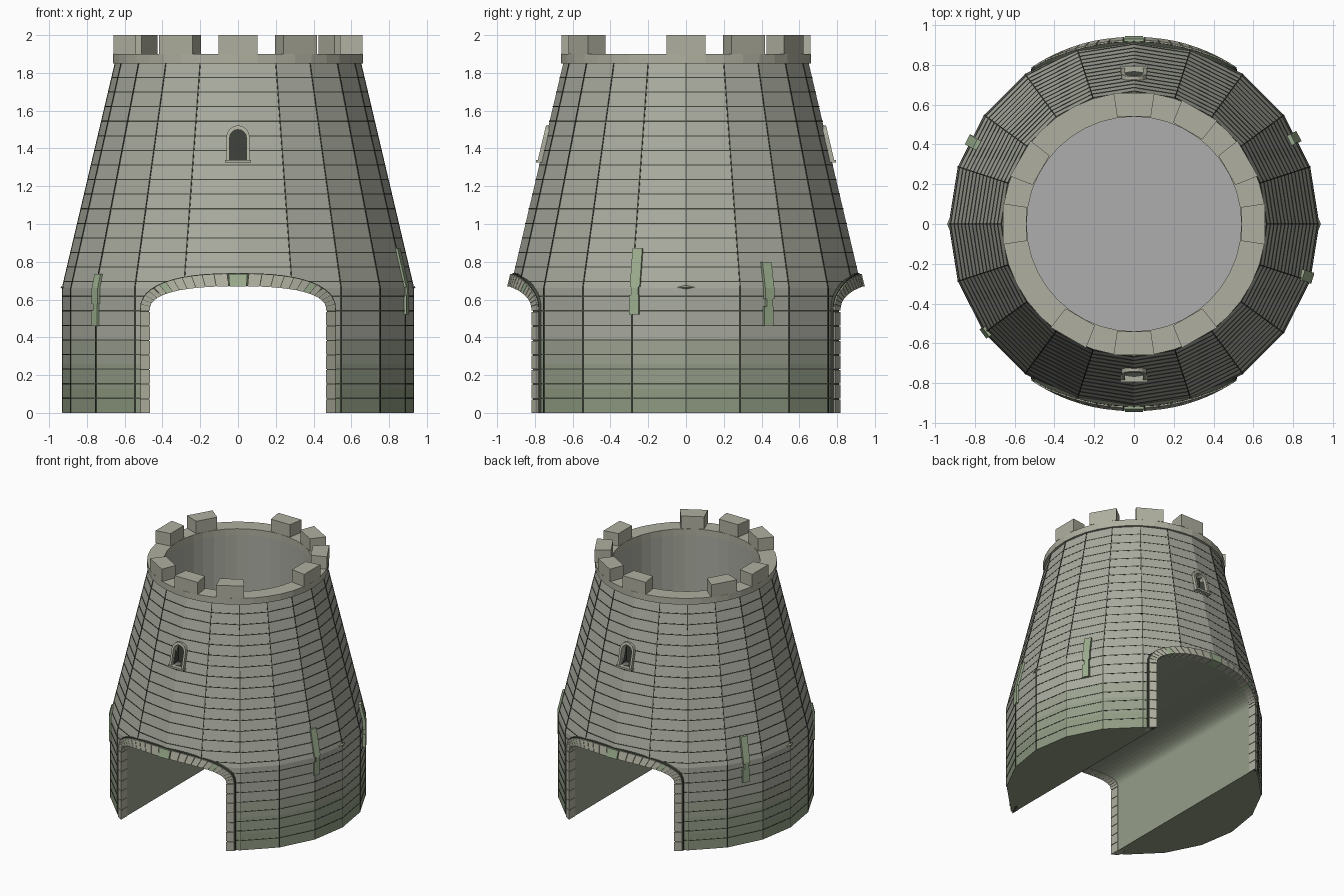
import bpy, bmesh
from math import sin, cos, pi, sqrt, radians

if "Cube" in bpy.data.objects:
    bpy.data.objects.remove(bpy.data.objects["Cube"])

def mat(name, c):
    m = bpy.data.materials.new(name)
    m.diffuse_color = (*c, 1)
    m.use_nodes = True
    m.node_tree.nodes["Principled BSDF"].inputs["Base Color"].default_value = m.diffuse_color
    return m

STONE = mat("stone", (.40, .41, .35))
MOSSY = [mat("mossy_stone_%d" % i, c) for i, c in enumerate(
    [(.27, .32, .22), (.30, .34, .25), (.34, .37, .29)])]
DARK = mat("dark_opening", (.05, .055, .045))
MORTAR = mat("mortar", (.06, .07, .05))
TRIM = mat("trim_stone", (.43, .43, .35))
MOSS = mat("moss", (.33, .42, .27))
FLOOR = mat("floor_stone", (.42, .42, .42))
BODY = [STONE] + MOSSY + [DARK, FLOOR]

def make(name, verts, faces, mats, idx=None):
    me = bpy.data.meshes.new(name)
    me.from_pydata(verts, [], faces)
    for m in mats:
        me.materials.append(m)
    if idx is not None:
        for p, i in zip(me.polygons, idx):
            p.material_index = i
    bm = bmesh.new()
    bm.from_mesh(me)
    bmesh.ops.recalc_face_normals(bm, faces=bm.faces)
    bm.to_mesh(me)
    bm.free()
    ob = bpy.data.objects.new(name, me)
    bpy.context.collection.objects.link(ob)
    return ob

def add_hex(V, F, pts):
    # eight corners: first four one end, last four the other
    b = len(V)
    V += pts
    F += [tuple(b + i for i in f) for f in
          ((3, 2, 1, 0), (4, 5, 6, 7), (0, 1, 5, 4), (1, 2, 6, 5), (2, 3, 7, 6), (3, 0, 4, 7))]

def add_lathe(V, F, prof, n, closed):
    b, k = len(V), len(prof)
    for r, z in prof:
        V += [(r * cos(2 * pi * i / n), r * sin(2 * pi * i / n), z) for i in range(n)]
    for j in range(k if closed else k - 1):
        for i in range(n):
            a, c, j2 = i, (i + 1) % n, (j + 1) % k
            F.append((b + j * n + a, b + j * n + c, b + j2 * n + c, b + j2 * n + a))
    if not closed:
        F += [tuple(b + i for i in range(n)), tuple(b + (k - 1) * n + i for i in range(n))]

def prism(name, pts, y0, y1, mats, idx):
    n = len(pts)
    V = [(x, y0, z) for x, z in pts] + [(x, y1, z) for x, z in pts]
    F = [tuple(range(n)), tuple(range(n, 2 * n))]
    F += [(i, (i + 1) % n, (i + 1) % n + n, i + n) for i in range(n)]
    return make(name, V, F, mats, [idx] * len(F))

def cut(ob, cutters):
    bpy.context.view_layer.objects.active = ob
    for c in cutters:
        m = ob.modifiers.new("cut", 'BOOLEAN')
        m.operation, m.solver, m.object = 'DIFFERENCE', 'EXACT', c
        bpy.ops.object.modifier_apply(modifier=m.name)

def wall_r(z):
    return .93 if z < .66 else .93 - .28 * (z - .66) / 1.19

def arch(a, b, t, n=2.5):
    c, s = cos(t), max(sin(t), 0)
    return (a * abs(c) ** (2 / n) * (1 if c > 0 else -1), .54 + b * s ** (2 / n))

# Tapered twenty-sided tower body, greener toward the ground
V, F = [], []
levels = [0, .13, .26, .39, .66, 1.85]
add_lathe(V, F, [(wall_r(z), z) for z in levels], 20, False)
body = make("tower_body", V, F, BODY, sum(([i] * 20 for i in (1, 2, 3, 0, 0)), []) + [1, 0])

# Cutters: gate tunnel, inner well, window niches
tunnel = prism("tunnel_cutter", [(.47, -.1)] + [arch(.47, .133, pi * i / 28) for i in range(29)]
               + [(-.47, -.1)], -1.2, 1.2, BODY, 2)
V, F = [], []
add_lathe(V, F, [(.54, .85), (.54, 2.2)], 40, False)
well = make("well_cutter", V, F, BODY, [0] * 40 + [5, 5])

def window_outline(w, z0, zs):
    return [(w, z0)] + [(w * cos(pi * i / 8), zs + w * sin(pi * i / 8)) for i in range(9)] + [(-w, z0)]

niches = [prism("niche_cutter", window_outline(.045, 1.34, 1.455), s * .69, s * .9, BODY, 4) for s in (-1, 1)]
cut(body, [tunnel, well] + niches)

# Mortar courses
V, F = [], []
for k in range(1, 24):
    z = k * .0772
    r = wall_r(z)
    add_lathe(V, F, [(r - .012, z - .003), (r + .002, z - .003), (r + .002, z + .003), (r - .012, z + .003)], 20, True)
courses = make("mortar_courses", V, F, [MORTAR])
cut(courses, [tunnel] + niches)

# Mortar seams along the tower corners
V, F = [], []
for i in range(20):
    a = i * pi / 10
    if i in (5, 15):
        continue
    def corner(z):
        out = []
        for r, w in ((-.012, -.003), (.003, -.003), (.003, .003), (-.012, .003)):
            q = wall_r(z) + r
            out.append((q * cos(a) - w * sin(a), q * sin(a) + w * cos(a), z))
        return out
    gate = abs(cos(a)) < .5
    zs = [.72, 1.85] if gate else [.002, .66, 1.85]
    for z0, z1 in zip(zs, zs[1:]):
        add_hex(V, F, corner(z0) + corner(z1))
make("corner_seams", V, F, [MORTAR])

# Gate surrounds: jamb stones and arch stones, front and back
V, F, K = [], [], []
def surround(quad, s, key=False, proud=.014, depth=.06):
    front, back = [], []
    for x, z in quad:
        y = sqrt(wall_r(z) ** 2 - x * x)
        front.append((x, s * (y + proud), z))
        back.append((x, s * (y - depth), z))
    add_hex(V, F, front + back)
    K.extend([1 if key else 0] * 6)

for s in (-1, 1):
    for m in (-1, 1):
        for k in range(7):
            z0, z1 = k * .0772, (k + 1) * .0772 - .005
            surround([(m * .467, z0), (m * .515, z0), (m * .515, z1), (m * .467, z1)], s)
    n = 27
    for k in range(n):
        t0, t1 = pi * (k + .04) / n, pi * (k + .96) / n
        surround([arch(.467, .13, t0), arch(.515, .195, t0), arch(.515, .195, t1), arch(.467, .13, t1)],
                 s, k == n // 2 or k in (6, 20), .02 if k == n // 2 else .014)
make("gate_surrounds", V, F, [TRIM, MOSS], K)

# Dark joint backing behind the surround stones
V, F = [], []
K = []
for s in (-1, 1):
    inner = [(.47, 0)] + [arch(.47, .134, pi * i / 24) for i in range(25)] + [(-.47, 0)]
    outer = [(.519, 0)] + [arch(.519, .2, pi * i / 24) for i in range(25)] + [(-.519, 0)]
    for i in range(26):
        surround([inner[i], outer[i], outer[i + 1], inner[i + 1]], s, proud=.007)
make("gate_joints", V, F, [MORTAR])

# Window frames and sills
V, F = [], []
for s in (-1, 1):
    i_, o_ = window_outline(.045, 1.34, 1.455), window_outline(.062, 1.34, 1.46)
    for a in range(len(i_) - 1):
        q = [i_[a], o_[a], o_[a + 1], i_[a + 1]]
        add_hex(V, F, [(x, s * (wall_r(z) + .014), z) for x, z in q] + [(x, s * (wall_r(z) - .04), z) for x, z in q])
    q = [(-.068, 1.325), (.068, 1.325), (.068, 1.34), (-.068, 1.34)]
    add_hex(V, F, [(x, s * .795, z) for x, z in q] + [(x, s * .70, z) for x, z in q])
make("window_frames", V, F, [TRIM])

# Collar ring under the battlements
V, F = [], []
add_lathe(V, F, [(.54, 1.85), (.663, 1.85), (.663, 1.9), (.54, 1.9)], 40, True)
make("collar", V, F, [TRIM])

def polar(a, r, w, z):
    return (r * cos(a) - w * sin(a), r * sin(a) + w * cos(a), z)

# Battlement blocks, with some missing
V, F = [], []
for deg in (0, 30, 60, 90, 150, 180, 240, 270, 300):
    a = radians(deg)
    ends = [[polar(a, r, w, z) for r, w in ((.54, -.085), (.66, -.103), (.66, .103), (.54, .085))] for z in (1.9, 2.0)]
    add_hex(V, F, ends[0] + ends[1])
make("battlements", V, F, [TRIM])

# Hanging moss strips: stepped plates that follow the wall
V, F = [], []
for deg, z0, z1 in ((-17, .52, .87), (28, .46, .80), (153, .50, .85), (216, .46, .735)):
    a, h = radians(deg), z1 - z0
    for f0, f1, w0, w1 in ((0, .3, -.028, .024), (.3, .42, -.014, .022), (.42, 1, -.024, .03)):
        zs = sorted({z0 + f0 * h, z0 + f1 * h} | ({.66} if z0 + f0 * h < .66 < z0 + f1 * h else set()))
        for p, q in zip(zs, zs[1:]):
            ends = [[polar(a, wall_r(z) + r, w, z) for r, w in ((-.03, w0), (.01, w0), (.01, w1), (-.03, w1))] for z in (p, q)]
            add_hex(V, F, ends[0] + ends[1])
make("moss_strips", V, F, [MOSS])

# Small diamond studs on both sides
V, F = [], []
for s in (-1, 1):
    b = len(V)
    V += [(s * .91, -.075, .665), (s * .91, 0, .635), (s * .91, .075, .665), (s * .91, 0, .69), (s * .94, 0, .665), (s * .88, 0, .665)]
    for i in range(4):
        F += [(b + i, b + (i + 1) % 4, b + 4), (b + (i + 1) % 4, b + i, b + 5)]
make("side_studs", V, F, [MOSSY[0]])

for c in [tunnel, well] + niches:
    bpy.data.objects.remove(c)
